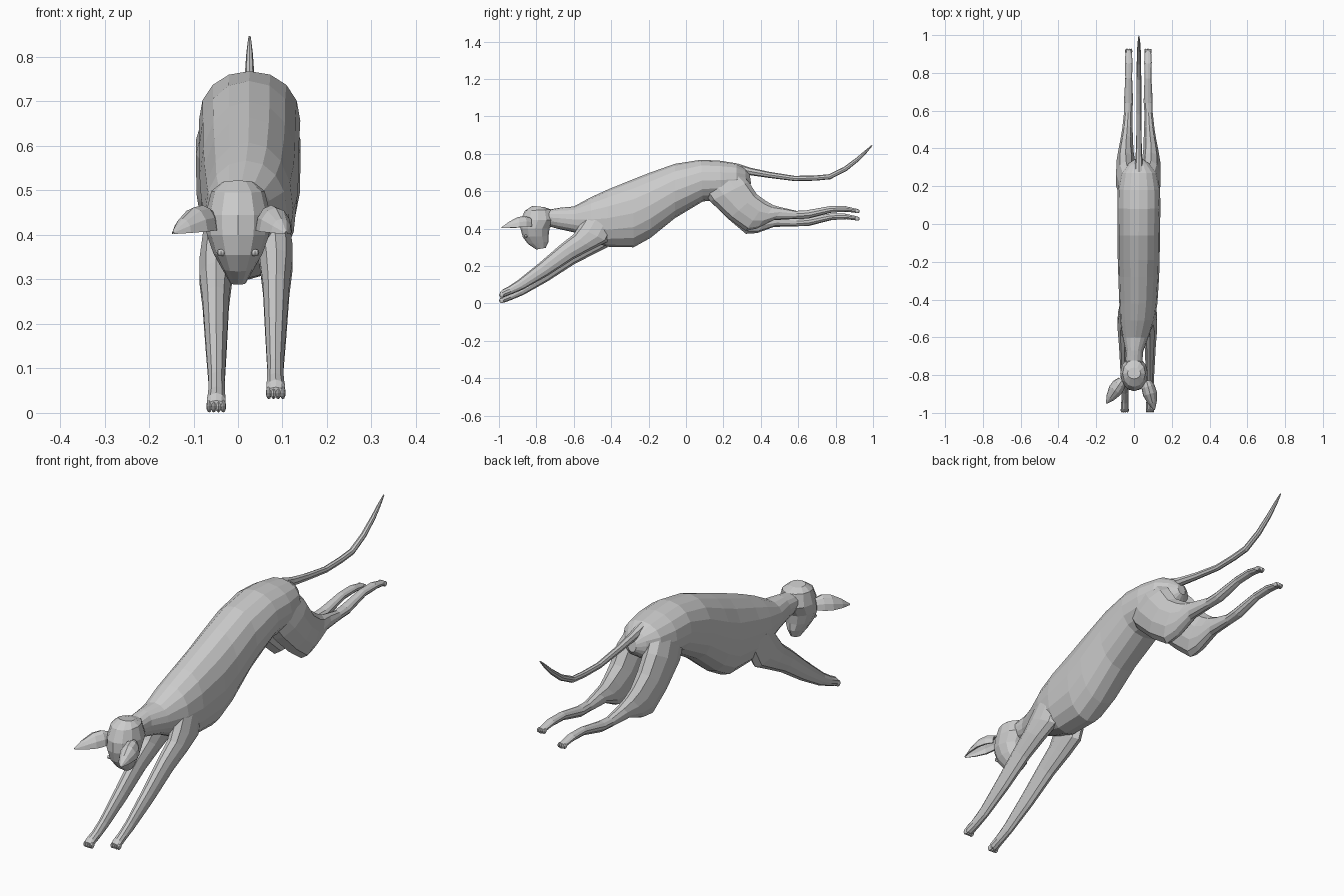
import bpy, bmesh, math
from mathutils import Vector


def skin(name, rings):
    """Join equal-length point rings into a closed, flat-shaded body."""
    bm = bmesh.new()
    loops = [[bm.verts.new(p) for p in r] for r in rings]
    n = len(loops[0])
    for a, b in zip(loops, loops[1:]):
        for i in range(n):
            j = (i + 1) % n
            bm.faces.new((a[i], a[j], b[j], b[i]))
    bm.faces.new(loops[0])
    bm.faces.new(loops[-1])
    bmesh.ops.recalc_face_normals(bm, faces=bm.faces)
    me = bpy.data.meshes.new(name)
    bm.to_mesh(me)
    bm.free()
    ob = bpy.data.objects.new(name, me)
    bpy.context.collection.objects.link(ob)
    return ob


def oval(y0, z0, y1, z1, cx, hw, n=12, e=1.0):
    """Oval ring spanning two side-view outline points, hw wide either side of cx."""
    pts = []
    for i in range(n):
        a = 2 * math.pi * i / n
        c = math.copysign(abs(math.cos(a)) ** e, math.cos(a))
        s = math.copysign(abs(math.sin(a)) ** e, math.sin(a))
        pts.append((cx + hw * s, (y0 + y1) / 2 + c * (y1 - y0) / 2,
                    (z0 + z1) / 2 + c * (z1 - z0) / 2))
    return pts


def ball(name, loc, scale):
    bpy.ops.mesh.primitive_uv_sphere_add(segments=8, ring_count=6, radius=1, location=loc)
    ob = bpy.context.object
    ob.name = name
    ob.scale = scale


# Torso and neck: bottom point, top point, centre x, half width
torso = [(-.76, .42, -.74, .50, 0, .045), (-.69, .40, -.67, .512, .002, .045),
         (-.60, .38, -.60, .518, .008, .068), (-.50, .33, -.51, .567, .018, .092),
         (-.42, .303, -.42, .608, .023, .101), (-.28, .30, -.28, .665, .025, .108),
         (-.19, .35, -.19, .70, .025, .111), (-.06, .455, -.06, .746, .025, .112),
         (.09, .545, .08, .768, .026, .114), (.19, .555, .18, .763, .026, .112),
         (.27, .58, .27, .749, .026, .095), (.325, .615, .315, .722, .026, .055),
         (.348, .64, .34, .692, .026, .02)]
skin("torso", [oval(*r, n=16, e=.93) for r in torso])

# Head, crown down to muzzle
head = [(-.82, .522, -.76, .515, 0, .035), (-.862, .495, -.72, .502, 0, .06),
        (-.884, .445, -.70, .445, 0, .073), (-.885, .40, -.73, .40, 0, .07),
        (-.873, .355, -.735, .36, 0, .055), (-.845, .318, -.735, .33, 0, .036),
        (-.80, .288, -.75, .297, 0, .018)]
skin("head", [oval(*r) for r in head])
for s, side in ((-1, "left"), (1, "right")):
    ball(side + "_eye", (s * .038, -.856, .36), (.010, .009, .008))

# Ears: cupped shells, arched on top and open below
for side, base, tip in (("left", (-.062, -.825, .412), (-.146, -.95, .402)),
                        ("right", (.066, -.83, .412), (.108, -.985, .402))):
    b, t = Vector(base), Vector(tip)
    across = (t - b).cross(Vector((0, 0, 1))).normalized()
    rings = []
    for f, w, h in ((0, .022, .045), (.2, .036, .057), (.45, .038, .054),
                    (.75, .024, .032), (1, .003, .006)):
        arc = [(math.cos(math.pi * i / 6), math.sin(math.pi * i / 6)) for i in range(7)]
        ring = arc + [(x * .8, y * .8) for x, y in reversed(arc)]
        c = b.lerp(t, f)
        rings.append([c + across * x * w + Vector((0, 0, y * h)) for x, y in ring])
    skin(side + "_ear", rings)

# Front legs: outline points, offset from centre plane, half width
front = [(-.53, .46, -.36, .44, .06, .034), (-.575, .395, -.42, .315, .065, .041),
         (-.60, .355, -.50, .275, .068, .038), (-.67, .30, -.60, .223, .068, .031),
         (-.78, .205, -.74, .133, .067, .025), (-.90, .108, -.87, .060, .066, .019),
         (-.95, .075, -.93, .035, .066, .02), (-.98, .060, -.97, .020, .067, .022),
         (-.995, .043, -.993, .020, .067, .019)]
# Hind legs
hind = [(.05, .66, .27, .72, .05, .045), (.13, .545, .335, .65, .066, .054),
        (.23, .45, .38, .58, .067, .052), (.32, .38, .43, .538, .066, .042),
        (.38, .388, .47, .512, .062, .036), (.47, .427, .52, .493, .058, .029),
        (.59, .432, .59, .475, .054, .023), (.66, .435, .64, .477, .052, .025),
        (.78, .466, .77, .50, .051, .019), (.86, .47, .85, .50, .051, .021),
        (.925, .462, .92, .484, .051, .017)]
for s, side in ((-1, "left"), (1, "right")):
    skin(side + "_front_leg", [oval(y0, z0 + s * .015, y1, z1 + s * .015, .018 + s * d, w, n=10)
                               for y0, z0, y1, z1, d, w in front])
    rings = []
    for y0, z0, y1, z1, d, w in hind:
        dz = s * .02 * min(1, max(0, (y0 - .2) / .3))
        rings.append(oval(y0, z0 + dz, y1, z1 + dz, .023 + s * d, w, n=10))
    skin(side + "_hind_leg", rings)
    # Toes
    for i in range(4):
        off = (i - 1.5) * .0105
        ball(f"{side}_front_toe_{i}", (.018 + s * .067 + off, -.985, .030 + s * .015),
             (.0065, .014, .014))
        ball(f"{side}_hind_toe_{i}", (.023 + s * .051 + off * .85, .915, .473 + s * .02),
             (.006, .014, .011))

# Tail: side-view path with radius
path = [(.27, .722, .027), (.34, .706, .02), (.446, .687, .016), (.58, .668, .014),
        (.69, .67, .014), (.767, .677, .014), (.85, .718, .013), (.92, .772, .011),
        (.96, .81, .008), (.995, .845, .003)]
rings = []
for i, (y, z, r) in enumerate(path):
    a, b = path[max(i - 1, 0)], path[min(i + 1, len(path) - 1)]
    t = Vector((b[0] - a[0], b[1] - a[1])).normalized() * r
    rings.append(oval(y + t.y, z - t.x, y - t.y, z + t.x, .026, r * .9, n=8))
skin("tail", rings)
